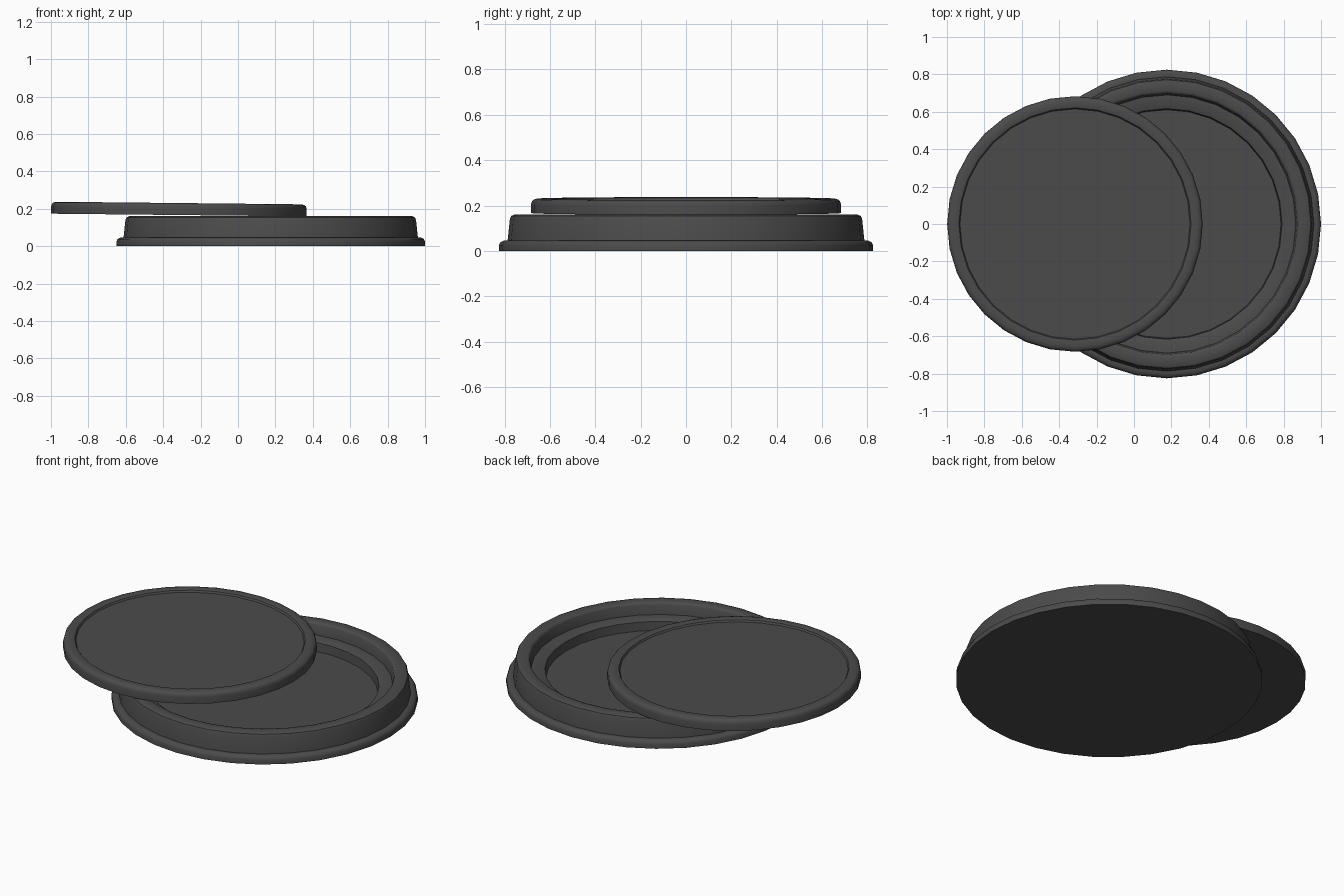
import bpy, bmesh, math

if "Cube" in bpy.data.objects:
    bpy.data.objects.remove(bpy.data.objects["Cube"])

SIDES = 32

mat = bpy.data.materials.new("dark_grey")
mat.diffuse_color = (0.07, 0.07, 0.072, 1)
mat.use_nodes = True
mat.node_tree.nodes["Principled BSDF"].inputs["Base Color"].default_value = mat.diffuse_color


def lathe(name, profile, location, tilt=0.0):
    """Revolve an (r, z) profile, closed by flat caps at both ends."""
    bm = bmesh.new()
    rings = []
    for r, z in profile:
        rings.append([bm.verts.new((r * math.cos(2 * math.pi * i / SIDES),
                                    r * math.sin(2 * math.pi * i / SIDES), z))
                      for i in range(SIDES)])
    for a, b in zip(rings, rings[1:]):
        for i in range(SIDES):
            j = (i + 1) % SIDES
            bm.faces.new((a[i], a[j], b[j], b[i]))
    bm.faces.new(rings[0][::-1])
    bm.faces.new(rings[-1])
    bmesh.ops.recalc_face_normals(bm, faces=bm.faces)
    mesh = bpy.data.meshes.new(name)
    bm.to_mesh(mesh)
    bm.free()
    obj = bpy.data.objects.new(name, mesh)
    bpy.context.collection.objects.link(obj)
    obj.location = location
    obj.rotation_euler.y = tilt
    mesh.materials.append(mat)
    bpy.ops.object.select_all(action='DESELECT')
    obj.select_set(True)
    bpy.context.view_layer.objects.active = obj
    bpy.ops.object.shade_smooth_by_angle(angle=math.radians(40))
    return obj


# Round tin: foot flange, tapered wall, rounded rim, inner ledge, floor
lathe("tin_base", [
    (0.825, 0.0), (0.825, 0.025), (0.819, 0.038), (0.805, 0.045), (0.787, 0.045),
    (0.777, 0.140), (0.771, 0.154), (0.757, 0.160),
    (0.713, 0.160), (0.703, 0.156), (0.698, 0.147),
    (0.690, 0.092), (0.625, 0.092), (0.616, 0.086),
    (0.611, 0.035)], (0.175, 0, 0))

# Lid: rounded edge and shallow recessed panel, resting askew on the rim
lathe("lid", [
    (0.683, 0.0), (0.683, 0.040), (0.679, 0.053), (0.671, 0.060), (0.656, 0.064),
    (0.632, 0.064), (0.621, 0.061), (0.615, 0.051)],
    (-0.316, 0, 0.1665), 0.0105)
